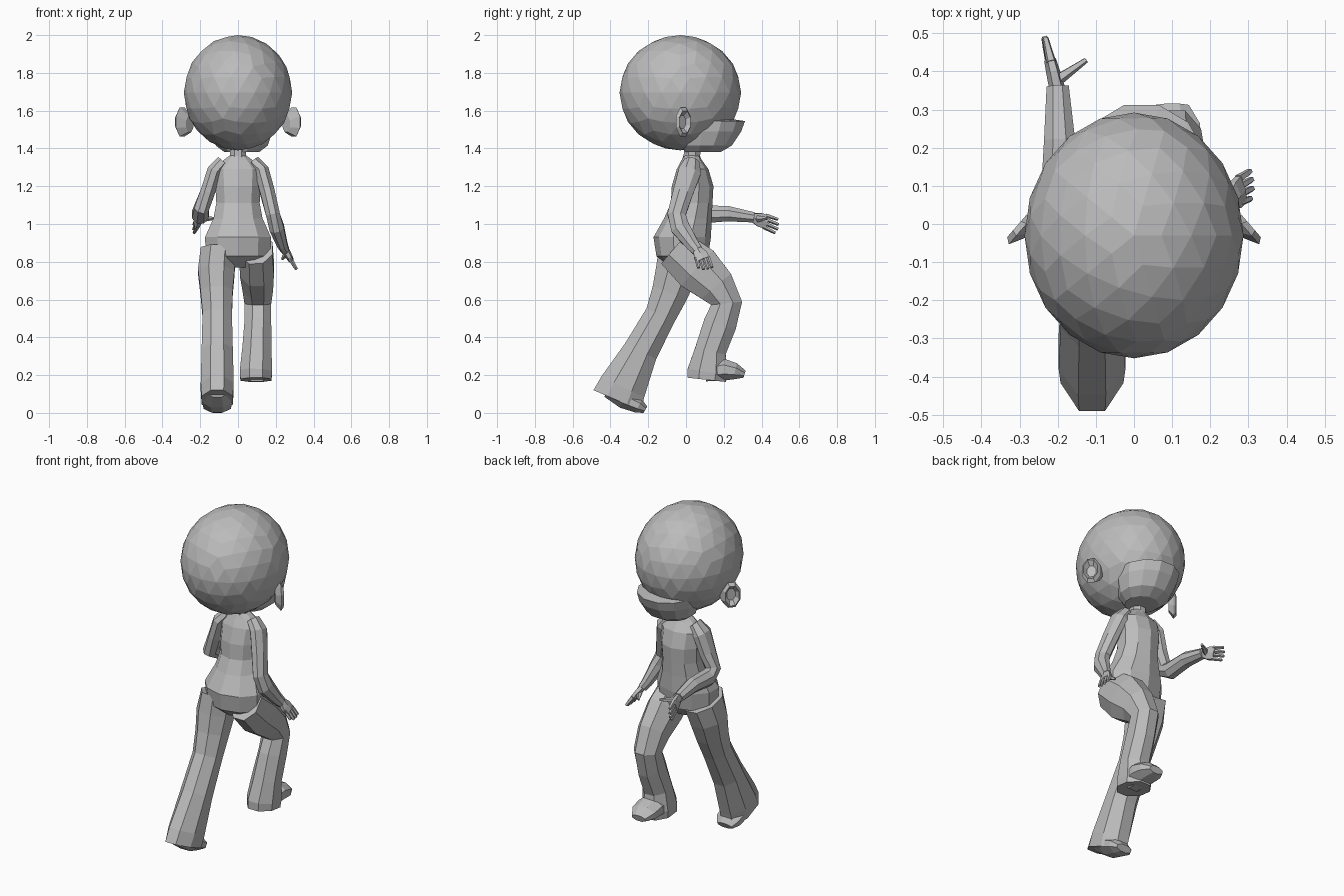
import bpy, bmesh, math
from mathutils import Vector, Matrix

grey = bpy.data.materials.new("plain grey")
grey.diffuse_color = (0.5, 0.5, 0.5, 1)


def finish(name, bm):
    bmesh.ops.recalc_face_normals(bm, faces=bm.faces)
    mesh = bpy.data.meshes.new(name)
    bm.to_mesh(mesh)
    bm.free()
    mesh.materials.append(grey)
    ob = bpy.data.objects.new(name, mesh)
    bpy.context.collection.objects.link(ob)
    return ob


def loft(name, rings, n=8, axis=None, ref=(1, 0, 0)):
    """Skin of ovals; each ring is x, y, z, half width along ref, half depth."""
    bm = bmesh.new()
    pts = [Vector(r[:3]) for r in rings]
    loops = []
    for i, r in enumerate(rings):
        t = Vector(axis) if axis else pts[min(i + 1, len(pts) - 1)] - pts[max(i - 1, 0)]
        t.normalize()
        u = Vector(ref)
        u = (u - t * u.dot(t)).normalized()
        v = t.cross(u)
        loop = []
        for k in range(n):
            a = 2 * math.pi * (k + 0.5) / n
            loop.append(bm.verts.new(pts[i] + (u * r[3] * math.cos(a) + v * r[4] * math.sin(a)) * 1.05))
        loops.append(loop)
    for a, b in zip(loops, loops[1:]):
        for k in range(n):
            j = (k + 1) % n
            bm.faces.new((a[k], a[j], b[j], b[k]))
    bm.faces.new(loops[0])
    bm.faces.new(loops[-1])
    return finish(name, bm)


# Big faceted head
bm = bmesh.new()
bmesh.ops.create_icosphere(bm, subdivisions=3, radius=1)
bmesh.ops.transform(bm, verts=bm.verts, matrix=Matrix.Translation((0, -0.03, 1.695))
                    @ Matrix.Diagonal((0.287, 0.322, 0.305, 1)))
bmesh.ops.dissolve_limit(bm, angle_limit=math.radians(9), verts=bm.verts, edges=bm.edges)
finish("head", bm)

# Jaw with a protruding lip
loft("jaw", [(0.02, 0.09, 1.38, 0.09, 0.09), (0.02, 0.11, 1.415, 0.135, 0.13),
             (0.02, 0.13, 1.49, 0.16, 0.16), (0.02, 0.14, 1.545, 0.165, 0.17),
             (0.02, 0.10, 1.555, 0.13, 0.14)], 12, axis=(0, 0, 1))

# Cupped ears
for s, side in ((-1, "left"), (1, "right")):
    loft(side + "_ear", [(s * 0.255, -0.01, 1.53, 0.045, 0.03), (s * 0.295, -0.015, 1.54, 0.078, 0.052),
                         (s * 0.307, -0.005, 1.54, 0.06, 0.04), (s * 0.288, -0.02, 1.54, 0.035, 0.025)],
         8, axis=(s * 0.75, 0.65, 0), ref=(0, 0, 1))

# Torso from crotch to shoulders, and neck
loft("torso", [(0, -0.01, 0.77, 0.09, 0.07), (0, -0.02, 0.83, 0.17, 0.13),
               (0, -0.02, 0.93, 0.175, 0.145), (0, 0.01, 1.03, 0.13, 0.12),
               (0, 0.03, 1.11, 0.115, 0.105), (0, 0.035, 1.2, 0.12, 0.105),
               (0, 0.035, 1.29, 0.125, 0.08), (0, 0.03, 1.34, 0.075, 0.05),
               (0, 0.03, 1.365, 0.04, 0.04)], 10, axis=(0, 0, 1))
loft("neck", [(0, 0.03, 1.33, 0.045, 0.045), (0, 0.035, 1.44, 0.045, 0.045)], 8)

# Striding legs with flared trousers
loft("front_leg", [(0.095, -0.06, 0.87, 0.09, 0.11), (0.1, 0.06, 0.765, 0.093, 0.13),
                   (0.105, 0.16, 0.67, 0.083, 0.105), (0.105, 0.215, 0.58, 0.073, 0.085),
                   (0.105, 0.18, 0.47, 0.073, 0.09), (0.1, 0.13, 0.33, 0.08, 0.085),
                   (0.095, 0.115, 0.22, 0.088, 0.11), (0.095, 0.11, 0.175, 0.085, 0.105)])
loft("back_leg", [(-0.105, -0.02, 0.87, 0.095, 0.13), (-0.115, -0.05, 0.76, 0.1, 0.115),
                  (-0.113, -0.085, 0.65, 0.088, 0.1), (-0.11, -0.135, 0.53, 0.08, 0.085),
                  (-0.11, -0.24, 0.34, 0.085, 0.095), (-0.11, -0.335, 0.15, 0.09, 0.13),
                  (-0.11, -0.365, 0.08, 0.085, 0.14)])

# Shoes peeking out of the hems
loft("front_shoe", [(0.1, 0.1, 0.215, 0.07, 0.05), (0.1, 0.2, 0.23, 0.08, 0.06),
                    (0.1, 0.26, 0.22, 0.075, 0.045), (0.1, 0.31, 0.205, 0.045, 0.02)])
loft("back_shoe", [(-0.11, -0.42, 0.125, 0.06, 0.03), (-0.11, -0.33, 0.085, 0.08, 0.05),
                   (-0.11, -0.25, 0.05, 0.075, 0.04), (-0.11, -0.215, 0.03, 0.05, 0.02)])

# Bent arms, shoulder to wrist
loft("right_arm", [(0.08, 0.03, 1.33, 0.035, 0.04), (0.125, 0.02, 1.28, 0.04, 0.062),
                   (0.155, -0.015, 1.17, 0.04, 0.055), (0.185, -0.05, 1.05, 0.038, 0.05),
                   (0.205, -0.03, 0.98, 0.04, 0.052), (0.235, 0.035, 0.89, 0.028, 0.036),
                   (0.25, 0.06, 0.86, 0.022, 0.03)])
loft("left_arm", [(-0.08, 0.03, 1.33, 0.035, 0.04), (-0.125, 0.025, 1.28, 0.04, 0.062),
                  (-0.16, 0.02, 1.17, 0.04, 0.055), (-0.195, 0.02, 1.08, 0.04, 0.05),
                  (-0.2, 0.08, 1.05, 0.045, 0.05), (-0.195, 0.22, 1.055, 0.042, 0.042),
                  (-0.2, 0.36, 1.035, 0.03, 0.028)])


def hand(side, wrist, knuckle, tip, spread, thumb):
    w, k, t, s = map(Vector, (wrist, knuckle, tip, spread))
    loft(side + "_palm", [(*w, 0.025, 0.02), (*w.lerp(k, 0.5), 0.04, 0.018),
                          (*k, 0.042, 0.015)], 6, ref=spread)
    for i in range(4):
        o = s * (i - 1.5) * 0.021
        end = k.lerp(t, (0.85, 1, 0.95, 0.8)[i]) + o * 1.15
        loft(f"{side}_finger_{i + 1}", [(*(k + o - (t - k) * 0.2), 0.011, 0.013),
                                        (*end, 0.008, 0.008)], 5, ref=spread)
    loft(side + "_thumb", [(*w.lerp(k, 0.3), 0.02, 0.016), (*thumb, 0.007, 0.007)], 5, ref=spread)


# Hands: one hanging, one swung forward
hand("right", (0.25, 0.06, 0.865), (0.28, 0.09, 0.81), (0.31, 0.105, 0.76), (0, 1, 0), (0.235, 0.12, 0.815))
hand("left", (-0.2, 0.35, 1.035), (-0.22, 0.43, 1.01), (-0.235, 0.49, 0.985), (0, 0.25, 0.97), (-0.125, 0.43, 1.03))

# Set the lowest point on the ground
bpy.context.view_layer.update()
low = min(v.co.z for o in bpy.data.objects for v in o.data.vertices)
for o in bpy.data.objects:
    if o.name in ("back_leg", "back_shoe"):
        o.data.transform(Matrix.Translation((0, 0, -low)))
